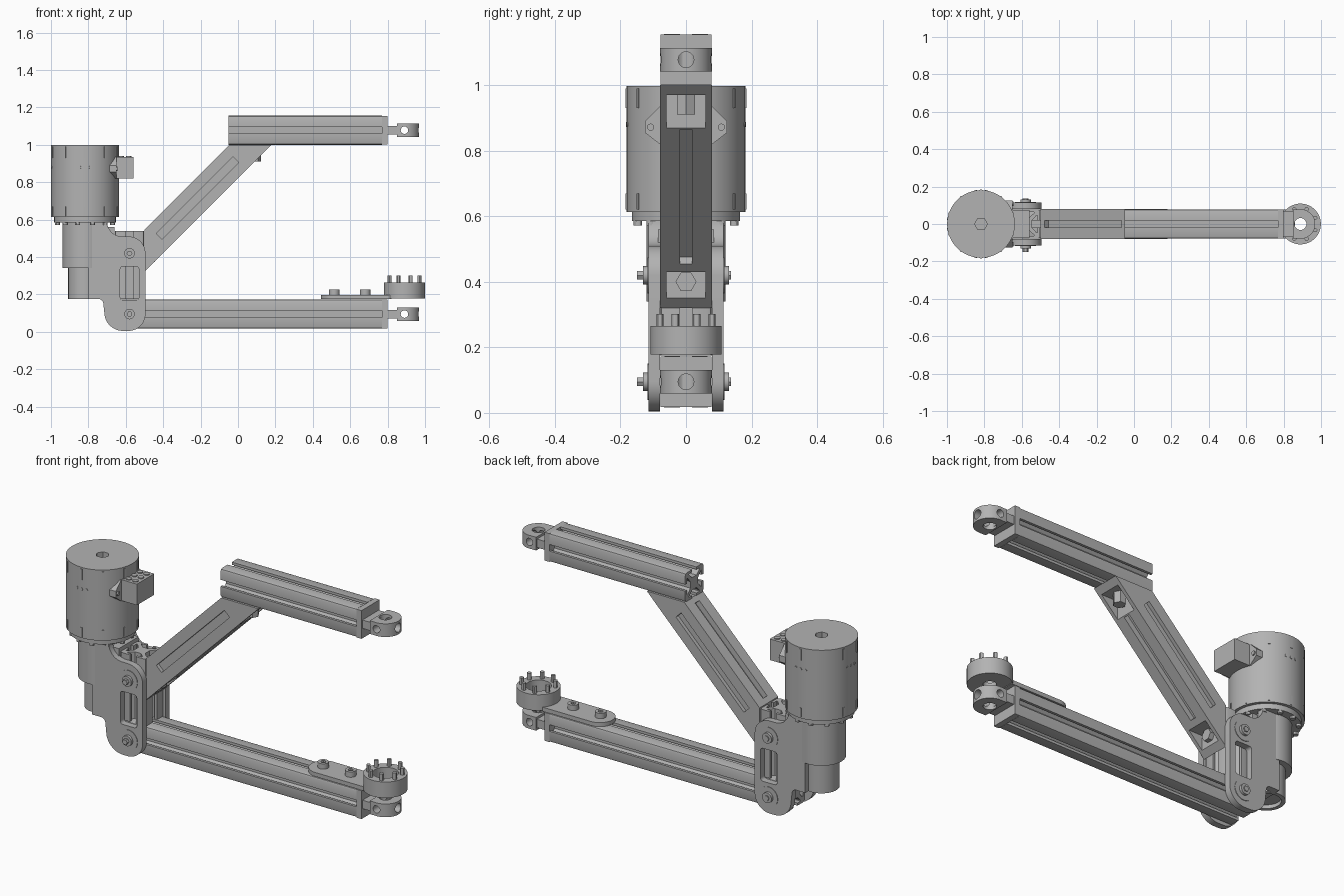
import bpy, bmesh
from math import sin, cos, pi, radians
from mathutils import Matrix, Vector

if "Cube" in bpy.data.objects:
    bpy.data.objects.remove(bpy.data.objects["Cube"])

grey = bpy.data.materials.new("machined grey")
grey.use_nodes = True
grey.diffuse_color = (0.45, 0.45, 0.45, 1)
grey.node_tree.nodes["Principled BSDF"].inputs["Base Color"].default_value = grey.diffuse_color

AXES = {"x": lambda u, v, w: (w, u, v),
        "y": lambda u, v, w: (u, w, v),
        "z": lambda u, v, w: (u, v, w)}
parts = []


def arc(cx, cy, r, a0, a1, n=12):
    angles = [radians(a0 + (a1 - a0) * i / n) for i in range(n + 1)]
    return [(cx + r * cos(a), cy + r * sin(a)) for a in angles]


def prism(name, outline, lo, hi, axis="z"):
    """Extrude a 2D outline between lo and hi along an axis."""
    bm = bmesh.new()
    place = AXES[axis]
    face = bm.faces.new([bm.verts.new(place(u, v, lo)) for u, v in outline])
    ext = bmesh.ops.extrude_face_region(bm, geom=[face])
    moved = [g for g in ext["geom"] if isinstance(g, bmesh.types.BMVert)]
    bmesh.ops.translate(bm, verts=moved, vec=Vector(place(0, 0, hi - lo)))
    bmesh.ops.recalc_face_normals(bm, faces=bm.faces)
    mesh = bpy.data.meshes.new(name)
    bm.to_mesh(mesh)
    bm.free()
    mesh.materials.append(grey)
    ob = bpy.data.objects.new(name, mesh)
    bpy.context.collection.objects.link(ob)
    parts.append(ob)
    return ob


def disc(name, u, v, r, lo, hi, axis="z", sides=48):
    return prism(name, arc(u, v, r, 0, 360, sides)[:-1], lo, hi, axis)


def box(name, x0, x1, y0, y1, z0, z1):
    return prism(name, [(x0, y0), (x1, y0), (x1, y1), (x0, y1)], z0, z1)


def cut(ob, *cutters):
    for c in cutters:
        c.hide_render = True
        mod = ob.modifiers.new("cut", "BOOLEAN")
        mod.operation = "DIFFERENCE"
        mod.object = c
        bpy.context.view_layer.objects.active = ob
        bpy.ops.object.modifier_apply(modifier=mod.name)
        parts.remove(c)
        bpy.data.objects.remove(c)
    return ob


# Slotted extrusion cross-section: one quarter, turned four times
QUARTER = [(.034, .018), (.058, .045), (.064, .045), (.064, .018), (.078, .018),
           (.078, .066), (.0745, .0745), (.066, .078)]
QUARTER += [(b, a) for a, b in reversed(QUARTER[:5])]


def extrusion(name, cu, cv, lo, hi, axis):
    pts = []
    for k in range(4):
        c, s = round(cos(k * pi / 2)), round(sin(k * pi / 2))
        pts += [(cu + c * a - s * b, cv + s * a + c * b) for a, b in QUARTER]
    return prism(name, pts, lo, hi, axis)


def beam(name, x0, zc):
    """Horizontal beam with a closed end and a drilled tongue."""
    extrusion(name, 0, zc, x0, .77, "x")
    box(name + "_end_cap", .77, .80, -.078, .078, zc - .077, zc + .077)
    box(name + "_neck", .79, .86, -.07, .07, zc - .023, zc + .023)
    head = prism(name + "_tongue", [(.85, .078), (.85, -.078)] + arc(.89, 0, .079, -90, 90, 24),
                 zc - .036, zc + .036)
    cut(head, disc("bore", .89, 0, .032, zc - .1, zc + .1, sides=24),
        disc("bore", .89, zc, .02, -.1, .1, "y", 24),
        disc("bore", 0, zc, .024, .89, 1.1, "x", 24))


beam("lower_beam", -.66, .095)
beam("upper_beam", -.05, 1.078)
extrusion("upright_beam", -.58, 0, .175, .54, "z")

# Diagonal strut with side slots and bolt pockets
strut = prism("diagonal_strut", [(-.5, .32), (.18, 1.0), (-.045, 1.0), (-.5, .545)], -.08, .08, "y")
tilt = Matrix.Translation((-.216, 0, .716)) @ Matrix.Rotation(-pi / 4, 4, "Y")
slots = [box("slot", -.29, .29, y - .02, y + .02, -.022, .022) for y in (-.08, .08)]
slots += [box("slot", -.29, .29, -.018, .018, z - .03, z + .03) for z in (-.08, .08)]
for s in slots:
    s.data.transform(tilt)
cut(strut, *slots, box("pocket", -.47, -.2, -.06, .06, .2, .43),
    box("pocket", .05, .3, -.06, .06, .6, .97))
disc("strut_lower_bolt", 0, .40, .032, -.475, -.445, "x", 6)
disc("strut_upper_bolt", .09, 0, .032, .91, .975, "z", 6)

# Motor
MX = -.818
motor = disc("motor_body", MX, 0, .181, .613, .998, sides=64)
cut(motor, disc("hex_socket", MX, 0, .034, .9, 1.1, sides=6))
disc("motor_flange", MX, 0, .165, .585, .615, sides=64)
for i in range(12):
    a = radians(30 * i + 15)
    disc("flange_bolt", MX + .152 * cos(a), .152 * sin(a), .013, .572, .59, sides=12)
for i in range(10):
    turn = Matrix.Translation((MX, 0, 0)) @ Matrix.Rotation(radians(36 * i + 18), 4, "Z")
    for z0, z1 in ((.62, .67), (.93, .99)):
        box("motor_rib", .178, .184, -.005, .005, z0, z1).data.transform(turn)
for i in range(4):
    for d in (-9, 0, 9):
        turn = Matrix.Translation((MX, 0, 0)) @ Matrix.Rotation(radians(90 * i + d - 90), 4, "Z")
        disc("motor_screw", 0, .88, .008, .178, .183, "x", 8).data.transform(turn)

# Motor terminal box and its mounting plate
prism("terminal_plate", [(-.125, .855), (-.08, .82), (.08, .82), (.125, .855), (.125, .89),
                         (.08, .935), (-.08, .935), (-.125, .89)], -.70, -.65, "x")
box("terminal_box", -.66, -.558, -.075, .075, .82, .935)
for x in (-.625, -.585):
    for y in (-.048, 0, .048):
        disc("terminal", x, y, .015, .93, .94, sides=16)
for y in (-.108, .108):
    disc("terminal_screw", y, .872, .011, -.66, -.643, "x", 12)

# Gearbox housing
disc("gearbox", MX, 0, .121, .34, .59)
cut(disc("gearbox_base", MX, 0, .09, .175, .36), disc("bore", MX, 0, .07, .1, .195))
box("gearbox_web", MX, -.66, -.085, .085, .19, .56)

# Side plates: lobed outline with a window
outline = ([(-.80, .59), (-.80, .175)] + arc(-.745, .15, .025, 90, 0, 6)
           + arc(-.615, .105, .1, 180, 270) + arc(-.585, .095, .09, 270, 360)
           + arc(-.585, .42, .09, 0, 90) + arc(-.62, .59, .08, 270, 180))
window = (arc(-.615, .185, .015, 180, 270, 4) + arc(-.545, .185, .015, 270, 360, 4)
          + arc(-.545, .335, .015, 0, 90, 4) + arc(-.615, .335, .015, 90, 180, 4))
for side, s in (("left", -1), ("right", 1)):
    lo, hi = sorted((s * .08, s * .115))
    plate = prism(side + "_side_plate", outline, lo, hi, "y")
    cut(plate, prism("window", window, lo - .02, hi + .02, "y"))
    for z in (.095, .42):
        for name, r, out, n in (("washer", .055, .118, 32), ("bolt_boss", .028, .132, 24)):
            lo, hi = sorted((s * .1, s * out))
            disc(f"{side}_{name}", -.58, z, r, lo, hi, "y", n)
        tip = sorted((s * .12, s * (.149 if s < 0 else .137)))
        disc(side + "_bolt_tip", -.58, z, .015, *tip, "y", 6)

# Bearing arm plate on the lower beam
prism("arm_plate", arc(.52, 0, .077, 90, 270, 20) + [(.82, -.077), (.82, .077)], .175, .197)
for x in (.515, .68):
    cut(disc("arm_bolt", x, 0, .028, .19, .226, sides=24),
        disc("socket", x, 0, .014, .21, .25, sides=6))

# Bearing ring with a circle of studs
ring = disc("bearing_ring", .89, 0, .109, .178, .265, sides=64)
cut(ring, disc("bore", .89, 0, .064, .205, .3), disc("bore", .89, 0, .032, .1, .3, sides=24))
for i in range(8):
    a = radians(45 * i + 22.5)
    disc("ring_stud", .89 + .086 * cos(a), .086 * sin(a), .011, .26, .302, sides=12)

# Smooth the round faces, keep edges sharp
bpy.ops.object.select_all(action="DESELECT")
for ob in parts:
    ob.select_set(True)
bpy.context.view_layer.objects.active = parts[0]
bpy.ops.object.shade_smooth_by_angle(angle=radians(30))
